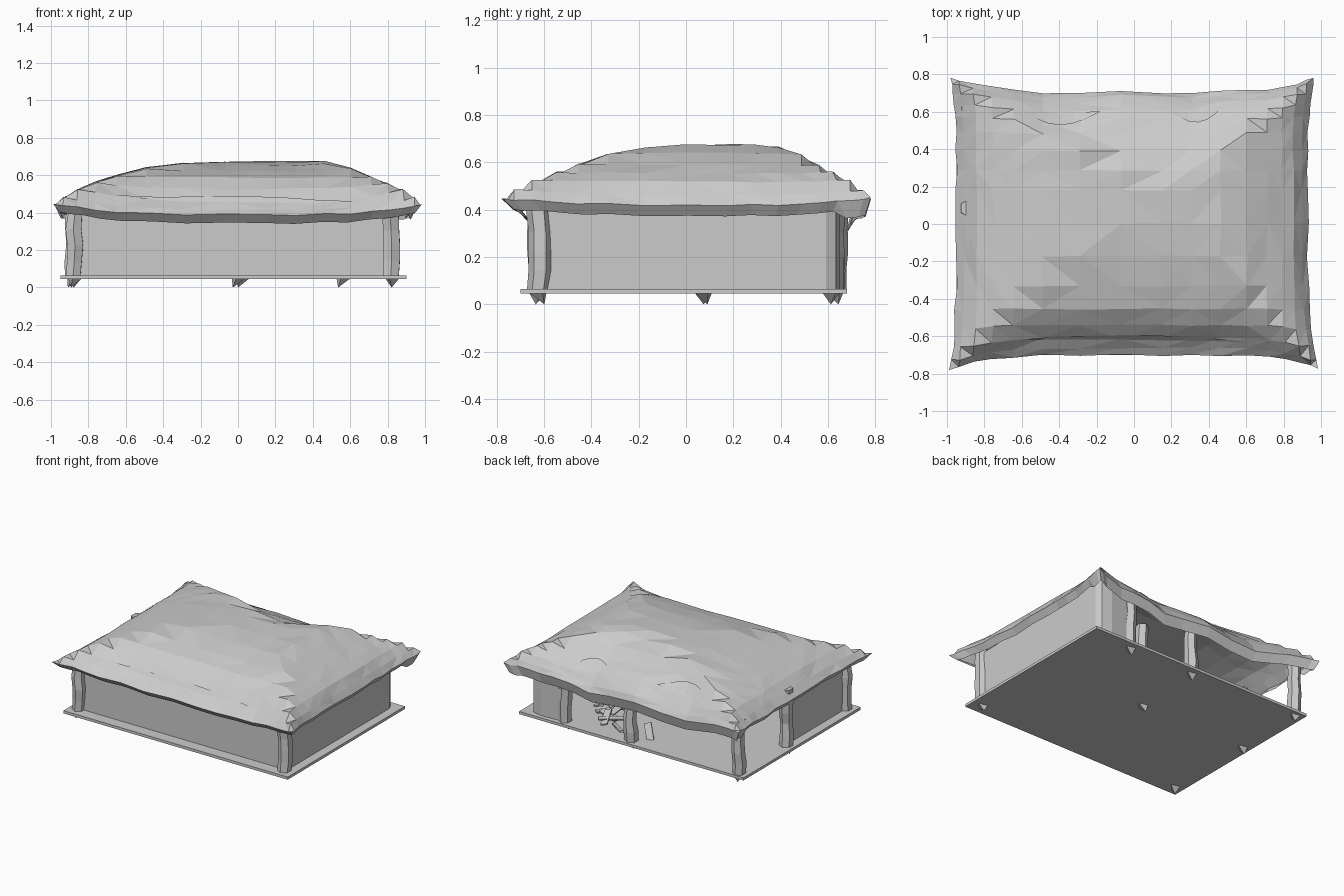
import bpy, bmesh, math, random
from mathutils import Vector

random.seed(4)
cube = bpy.data.objects.get("Cube")
if cube:
    bpy.data.objects.remove(cube, do_unlink=True)

grey = bpy.data.materials.new("plain grey")
grey.use_nodes = True
grey.diffuse_color = (0.6, 0.6, 0.6, 1)
grey.node_tree.nodes["Principled BSDF"].inputs["Base Color"].default_value = (0.6, 0.6, 0.6, 1)


def finish(bm, name):
    bmesh.ops.recalc_face_normals(bm, faces=bm.faces)
    mesh = bpy.data.meshes.new(name)
    bm.to_mesh(mesh)
    bm.free()
    mesh.materials.append(grey)
    ob = bpy.data.objects.new(name, mesh)
    bpy.context.collection.objects.link(ob)
    return ob


def box(name, centre, size, turn=(0, 0, 0)):
    bm = bmesh.new()
    bmesh.ops.create_cube(bm, size=1)
    for v in bm.verts:
        v.co = Vector(a * b for a, b in zip(v.co, size))
    ob = finish(bm, name)
    ob.location, ob.rotation_euler = centre, turn
    return ob


def lerp_table(table, s):
    for (a, za), (b, zb) in zip(table, table[1:]):
        if s <= b:
            return za + (zb - za) * (s - a) / (b - a)
    return table[-1][1]


# Roof cloth: height profiles from the peak out to each side and to the corners
PEAK = (0.15, 0.18)
FRONT = [(0, .68), (.2, .672), (.43, .65), (.7, .6), (.82, .53), (.9, .46), (1, .39)]
BACK = [(0, .68), (.42, .61), (.8, .53), (.93, .47), (1, .41)]
RIGHT = [(0, .68), (.4, .675), (.58, .64), (.83, .55), (.92, .51), (1, .42)]
LEFT = [(0, .68), (.4, .665), (.6, .64), (.8, .58), (.92, .52), (1, .43)]
CORNER = [(0, .68), (.4, .665), (.6, .63), (.8, .57), (.92, .52), (1, .45)]


def roof_point(u, v):
    s = max(abs(u), abs(v))
    c = min(abs(u), abs(v)) / s if s else 0
    x = PEAK[0] + u * (0.78 if u > 0 else 1.10)
    y = PEAK[1] + v * (0.53 if v > 0 else 0.88)
    if abs(u) > abs(v):
        side = RIGHT if u > 0 else LEFT
    else:
        side = BACK if v > 0 else FRONT
    w = c ** 4
    z = lerp_table(side, s) * (1 - w) + lerp_table(CORNER, s) * w
    # corners pulled outward, back edge sagging between the posts
    flare = c ** 6 * max(0, s - 0.8) / 0.2
    x += flare * (0.06 if u > 0 and v < 0 else 0.035) * (1 if u > 0 else -1)
    y += flare * 0.075 * (1 if v > 0 else -1)
    if v > 0.5:
        sag = math.exp(-((x + .42) / .2) ** 2) + .8 * math.exp(-((x - .28) / .14) ** 2)
        z -= 0.05 * sag * (v - 0.5) / 0.5
        y -= 0.02 * sag * (v - 0.5) / 0.5
    return Vector((x, y, z))


half = (.2, .4, .58, .72, .82, .9, .96, 1)
steps = [-t for t in reversed(half)] + [0] + list(half)
bm = bmesh.new()
grid = []
for v in steps:
    row = []
    for u in steps:
        p = roof_point(u, v)
        amount = 0.004 if max(abs(u), abs(v)) < 0.97 else 0.007
        p += Vector((random.uniform(-1, 1), random.uniform(-1, 1), random.uniform(-1, .6))) * amount
        row.append(bm.verts.new(p))
    grid.append(row)
for lower, upper in zip(grid, grid[1:]):
    for i in range(len(steps) - 1):
        bm.faces.new((lower[i], lower[i + 1], upper[i + 1], upper[i]))
# hem folded under and inward
rim = [e for e in bm.edges if e.is_boundary]
hem = bmesh.ops.extrude_edge_only(bm, edges=rim)["geom"]
for vert in [g for g in hem if isinstance(g, bmesh.types.BMVert)]:
    p = vert.co
    p.z -= 0.045 + (0.03 if p.y > 0.65 else 0)
    p.x *= 0.965
    p.y *= 0.94 if p.y < 0 else 0.97
bmesh.ops.triangulate(bm, faces=bm.faces)
finish(bm, "roof_cloth")


# Loose folds lying over the roof
def fold(name, start, end, width, lift=0.008):
    bm = bmesh.new()
    a, b = Vector(start), Vector(end)
    across = (b - a).orthogonal().normalized() * width
    rows = []
    for i in range(7):
        t = i / 6
        mid = a.lerp(b, t)
        edge = mid + across * math.sin(math.pi * t)
        p, q = roof_point(*mid), roof_point(*edge)
        p.z += 0.002
        q.z += lift * math.sin(math.pi * t) + 0.002
        rows.append((bm.verts.new(p), bm.verts.new(q)))
    for (p, q), (r, s) in zip(rows, rows[1:]):
        bm.faces.new((p, q, s, r))
    bmesh.ops.remove_doubles(bm, verts=bm.verts, dist=0.0005)
    finish(bm, name)


fold("front_fold", (-.75, -.9), (.6, -.92), .03)
fold("back_right_fold", (.05, .82), (.42, .85), -.14, .016)
fold("back_left_fold", (-.68, .82), (-.3, .8), -.14, .016)
fold("side_fold", (-.94, -.4), (-.93, .4), .03)

# Floor slab
box("floor", (-0.025, -0.01, 0.055), (1.85, 1.38, 0.02))


# Rough posts with a pointed stake below the floor
def post(name, x, y, top):
    bm = bmesh.new()
    rings, sides, levels = [], 6, 6
    for k in range(levels):
        z = 0.06 + (top - 0.06) * k / (levels - 1)
        r = random.uniform(0.042, 0.052)
        dx, dy = random.uniform(-.006, .006), random.uniform(-.006, .006)
        rings.append([bm.verts.new((x + dx + r * math.cos(i * math.tau / sides + .5),
                                    y + dy + r * math.sin(i * math.tau / sides + .5), z))
                      for i in range(sides)])
    for low, high in zip(rings, rings[1:]):
        for i in range(sides):
            j = (i + 1) % sides
            bm.faces.new((low[i], low[j], high[j], high[i]))
    bm.faces.new(rings[-1])
    tip = bm.verts.new((x + random.uniform(-.03, .03), y + random.uniform(-.03, .03), 0))
    base = [bm.verts.new((x + .045 * math.cos(a), y + .045 * math.sin(a), 0.05))
            for a in (0.3, 2.4, 4.5)]
    for i in range(3):
        bm.faces.new((base[i], base[(i + 1) % 3], tip))
    finish(bm, name)


for name, x, y, top in (("front_right_post", -.875, -.62, .48), ("front_left_post", .82, -.62, .47),
                        ("back_right_post", -.88, .635, .47), ("side_post", -.88, .08, .49),
                        ("back_middle_post", .02, .62, .46), ("back_left_post", .56, .62, .46),
                        ("centre_post", 0, .08, .66)):
    post(name, x, y, top)

# Cloth wall wrapping three sides and turning the back corner
path = [(-.88, .08), (-.88, -.61), (.83, -.61), (.83, .59), (.81, .63), (.74, .645), (.55, .635)]
bm = bmesh.new()
columns = [[bm.verts.new((x, y, z)) for z in (0.06, 0.44 if y < 0 else 0.475)] for x, y in path]
for a, b in zip(columns, columns[1:]):
    bm.faces.new((a[0], b[0], b[1], a[1]))
wall = finish(bm, "wall_cloth")
thick = wall.modifiers.new("thickness", "SOLIDIFY")
thick.thickness, thick.offset = 0.008, 0

# Broken planks scattered inside the open back
for i in range(11):
    box(f"broken_plank_{i + 1}",
        (random.uniform(.16, .48), random.uniform(.3, .58), random.uniform(.075, .14)),
        (random.uniform(.1, .22), random.uniform(.025, .05), .012),
        (random.uniform(-.3, .3), random.uniform(-.3, .3), random.uniform(0, math.pi)))
box("leaning_plank", (-.06, .52, .11), (.05, .012, .12), (.5, .3, .4))
